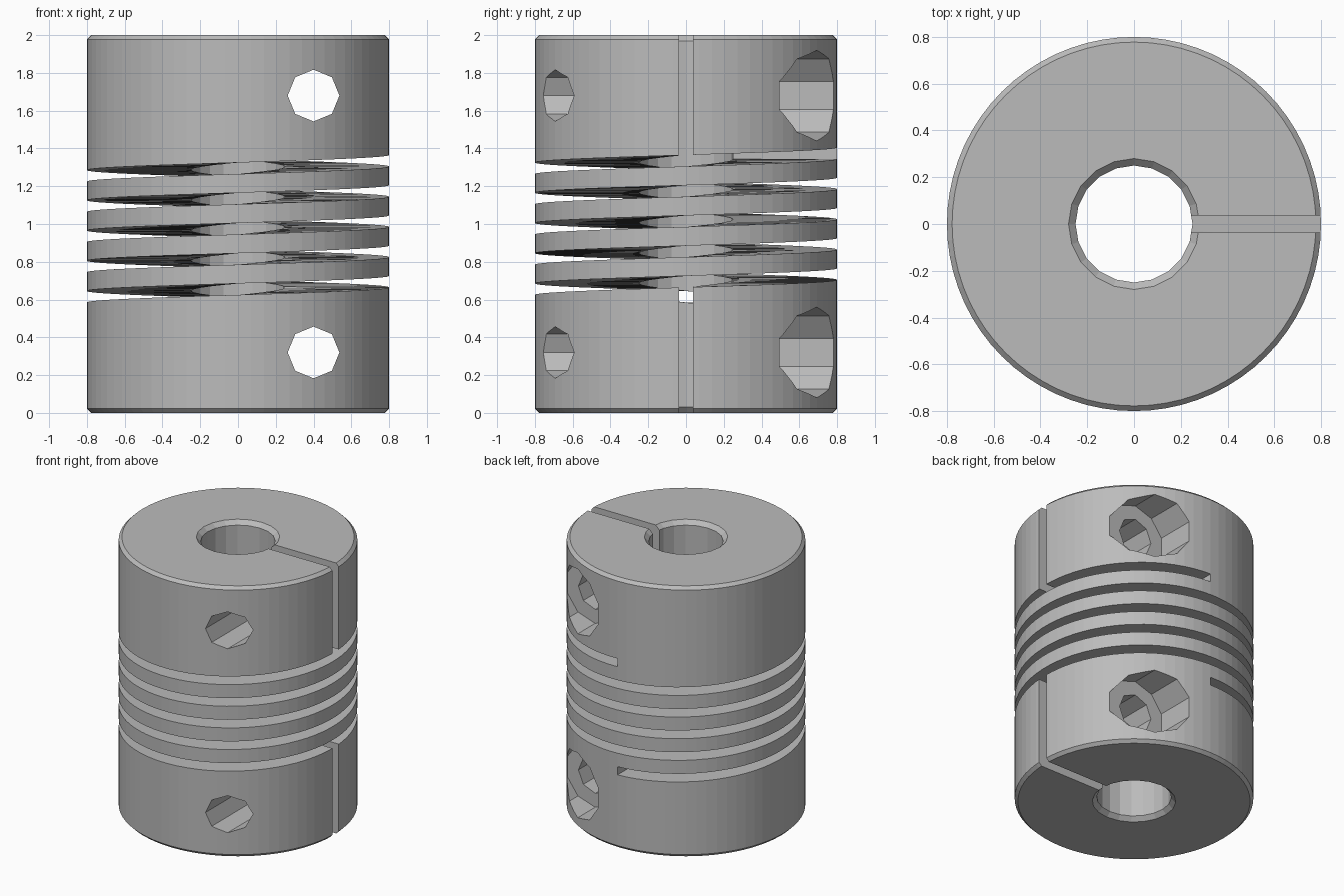
import bpy, bmesh
from math import cos, sin, tau, radians
from mathutils import Matrix

default = bpy.data.objects.get("Cube")
if default:
    bpy.data.objects.remove(default, do_unlink=True)

HEIGHT, RADIUS, BORE = 2.0, 0.8, 0.25
CHAMFER = 0.022
SLOT, PITCH, TURNS, SLOT_START = 0.06, 0.16, 5, 0.575
SCREW_X, SCREW_Z = 0.4, 0.32

metal = bpy.data.materials.new("grey metal")
metal.use_nodes = True
grey = (0.5, 0.5, 0.5, 1)
metal.diffuse_color = grey
metal.node_tree.nodes["Principled BSDF"].inputs["Base Color"].default_value = grey


def make_object(name, bm):
    bmesh.ops.recalc_face_normals(bm, faces=bm.faces[:])
    mesh = bpy.data.meshes.new(name)
    bm.to_mesh(mesh)
    bm.free()
    mesh.materials.append(metal)
    obj = bpy.data.objects.new(name, mesh)
    bpy.context.collection.objects.link(obj)
    return obj


def loft(name, rings):
    """Closed solid through rings of points, with capped ends."""
    bm = bmesh.new()
    loops = [[bm.verts.new(p) for p in ring] for ring in rings]
    for a, b in zip(loops, loops[1:]):
        for i in range(len(a)):
            j = (i + 1) % len(a)
            bm.faces.new((a[i], a[j], b[j], b[i]))
    bm.faces.new(loops[0])
    bm.faces.new(loops[-1])
    return make_object(name, bm)


def lathe(name, profile, sides):
    return loft(name, [[(r * cos(tau * i / sides), r * sin(tau * i / sides), z)
                        for i in range(sides)] for r, z in profile])


def box(name, x0, x1, y0, y1, z0, z1):
    return loft(name, [[(x0, y0, z), (x1, y0, z), (x1, y1, z), (x0, y1, z)]
                       for z in (z0, z1)])


def screw_hole(name, radius, sides, y0, y1, z):
    """Prism along y with a corner pointing up."""
    return loft(name, [[(SCREW_X + radius * sin(tau * i / sides), y,
                         z + radius * cos(tau * i / sides))
                        for i in range(sides)] for y in (y0, y1)])


def cut(target, cutter):
    cutter.hide_render = True
    mod = target.modifiers.new("cut", 'BOOLEAN')
    mod.operation, mod.solver, mod.object = 'DIFFERENCE', 'EXACT', cutter
    bpy.context.view_layer.objects.active = target
    bpy.ops.object.modifier_apply(modifier=mod.name)
    bpy.data.objects.remove(cutter, do_unlink=True)


# Chamfered cylinder
body = lathe("coupling_body", [(RADIUS - CHAMFER, 0), (RADIUS, CHAMFER),
                               (RADIUS, HEIGHT - CHAMFER), (RADIUS - CHAMFER, HEIGHT)], 72)

# Bore with flared mouths
lip = 0.03
cut(body, lathe("bore", [(BORE + 2 * lip, -lip), (BORE, lip),
                         (BORE, HEIGHT - lip), (BORE + 2 * lip, HEIGHT + lip)], 20))

# Helical slot, open from bore to outside, starting and ending at the back
steps = 60 * TURNS
rings = []
for s in range(steps + 1):
    turn = TURNS * s / steps
    z = SLOT_START + PITCH * turn
    spin = Matrix.Rotation(radians(90) + tau * turn, 3, 'Z')
    rings.append([spin @ Matrix.Diagonal((r, 1, 1)).col[0] + Matrix.Identity(3).col[2] * (z + h)
                  for r, h in ((0.15, -SLOT / 2), (0.9, -SLOT / 2),
                               (0.9, SLOT / 2), (0.15, SLOT / 2))])
cut(body, loft("helical_slot", rings))

# Clamp slits, each running into the helical slot
slot_low = SLOT_START + PITCH * 0.75
slot_high = SLOT_START + PITCH * (TURNS - 0.25)
for z0, z1 in ((-0.1, slot_low), (slot_high, HEIGHT + 0.1)):
    cut(body, box("clamp_slit", 0.02, 0.9, -0.037, 0.037, z0, z1))

# Clamp screw holes with counterbores from the back
for z in (SCREW_Z, HEIGHT - SCREW_Z):
    cut(body, screw_hole("screw_hole", 0.137, 8, -1, 0.7, z))
    cut(body, screw_hole("counterbore", 0.24, 10, 0.49, 1, z))
